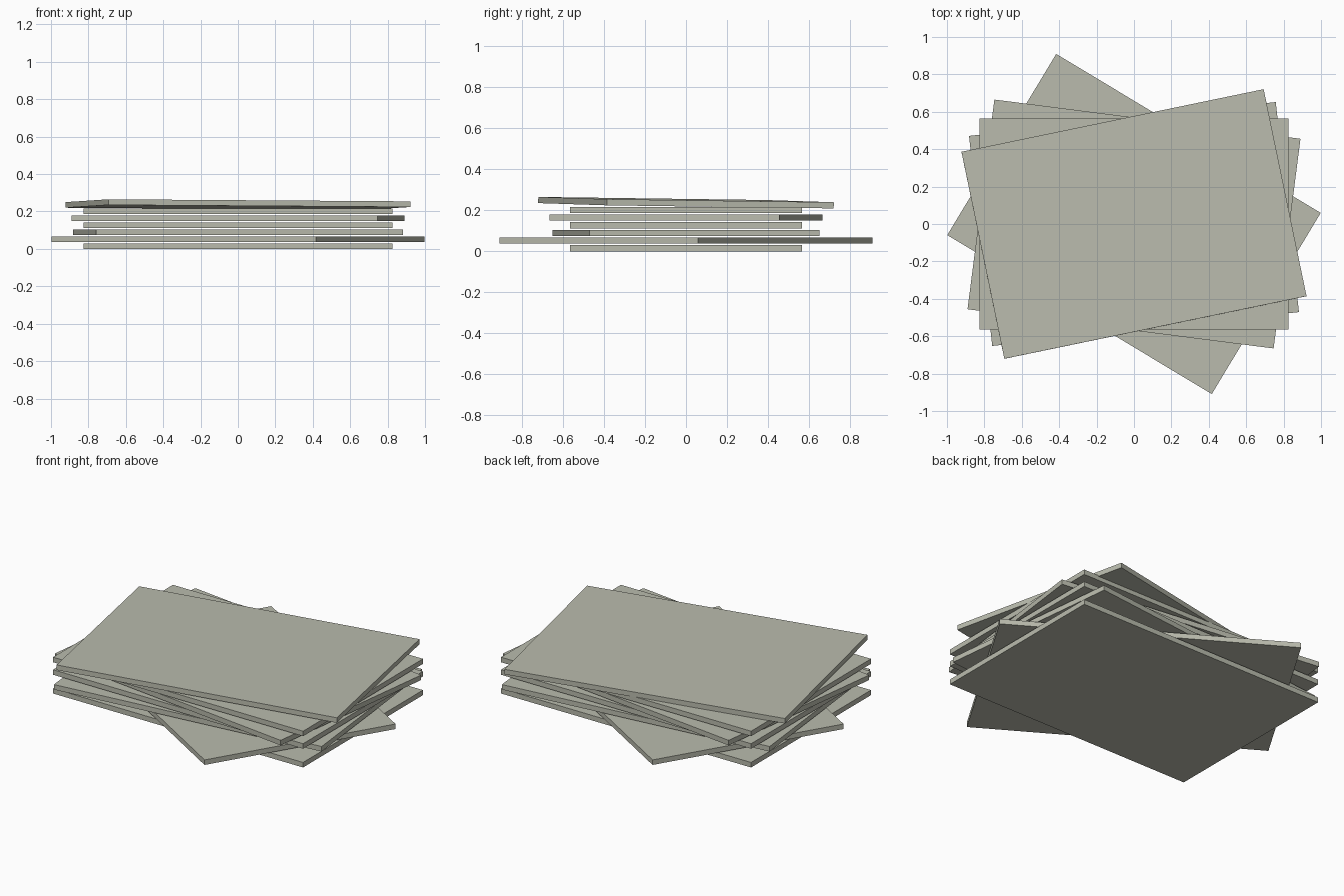
import bpy
from math import radians

LENGTH, WIDTH, THICK = 1.65, 1.13, 0.03
PITCH = 0.0373  # spacing of the stacked panels

cube = bpy.data.objects.get("Cube")
if cube:
    bpy.data.objects.remove(cube, do_unlink=True)

# One pale grey-green colour for every panel
COLOUR = (0.49, 0.5, 0.42, 1.0)
mat = bpy.data.materials.new("pale_grey_green")
mat.use_nodes = True
mat.diffuse_color = COLOUR
mat.node_tree.nodes["Principled BSDF"].inputs["Base Color"].default_value = COLOUR


def add_panel(name, z, turn, tilt_x=0.0, tilt_y=0.0):
    """Flat board centred on the stack, turned about z and optionally tilted."""
    bpy.ops.mesh.primitive_cube_add(size=1, location=(0, 0, z))
    panel = bpy.context.object
    panel.name = name
    panel.scale = (LENGTH, WIDTH, THICK)
    panel.rotation_euler = (radians(tilt_x), radians(tilt_y), radians(turn))
    panel.data.materials.append(mat)
    return panel


# Level panels, from the bottom up
for i, turn in enumerate((0, -31, 6.3, 0, -7.3, 0)):
    add_panel(f"panel_{i + 1}", THICK / 2 + i * PITCH, turn)

# Top panel rests at a slight tilt
add_panel("top_panel", 0.237, 11.7, tilt_x=-0.76, tilt_y=0.38)
